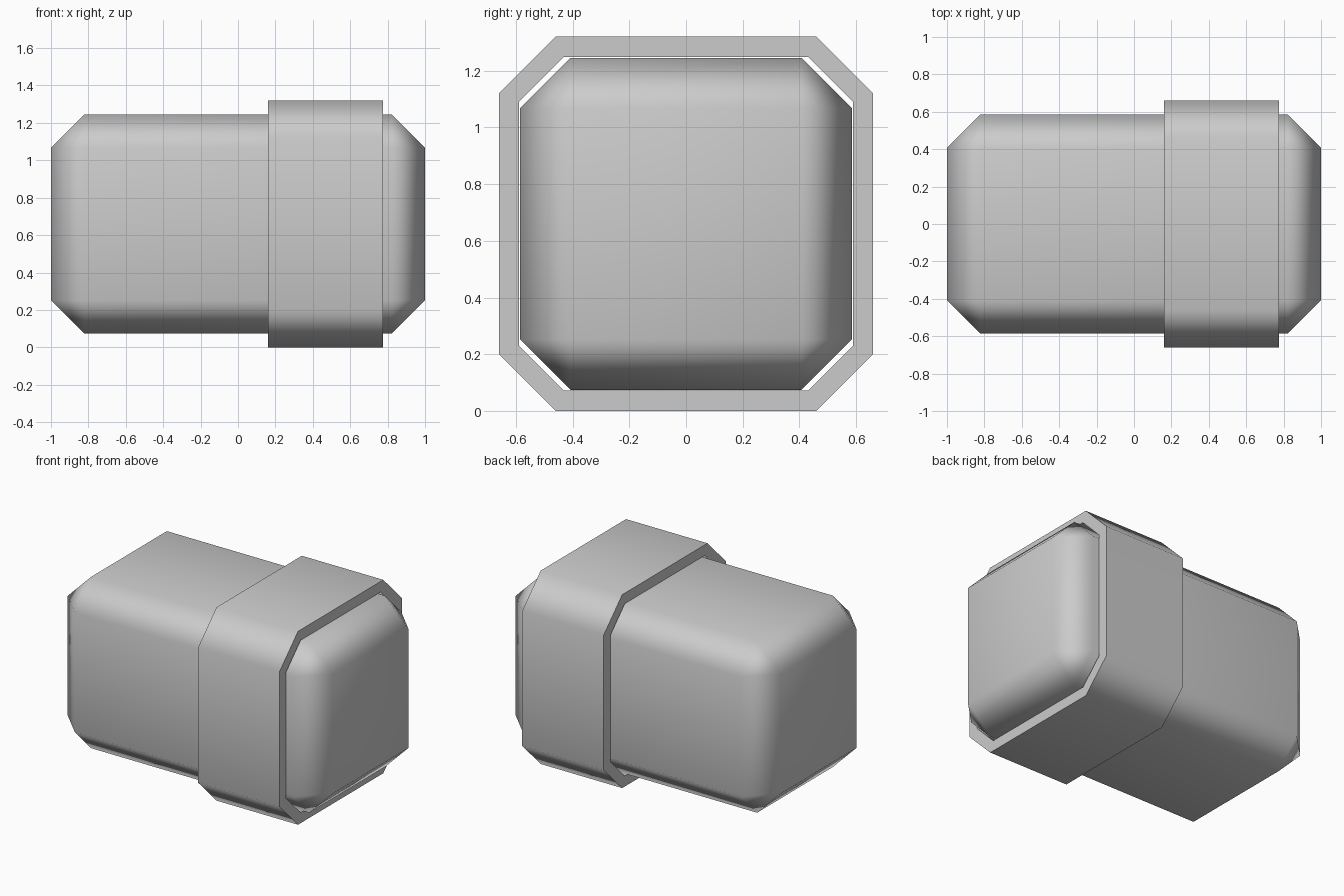
import bpy, bmesh
from math import radians

if "Cube" in bpy.data.objects:
    bpy.data.objects.remove(bpy.data.objects["Cube"])

CZ = 0.66  # height of the long axis


def finish(obj):
    # smooth chamfers with flat-looking main faces
    bpy.ops.object.select_all(action='DESELECT')
    obj.select_set(True)
    bpy.context.view_layer.objects.active = obj
    bpy.ops.object.shade_smooth_by_angle(angle=radians(60))
    mod = obj.modifiers.new("weighted", 'WEIGHTED_NORMAL')
    mod.keep_sharp = True


def new_object(name, bm):
    bmesh.ops.recalc_face_normals(bm, faces=bm.faces)
    mesh = bpy.data.meshes.new(name)
    bm.to_mesh(mesh)
    bm.free()
    obj = bpy.data.objects.new(name, mesh)
    bpy.context.collection.objects.link(obj)
    obj.location.z = CZ
    finish(obj)
    return obj


def octagon(h, c):
    # square of half-size h with corners cut by c
    k = h - c
    return [(h, -k), (h, k), (k, h), (-k, h), (-h, k), (-h, -k), (-k, -h), (k, -h)]


# Body: chamfered box
bm = bmesh.new()
bmesh.ops.create_cube(bm, size=1)
bmesh.ops.scale(bm, vec=(2, 1.17, 1.17), verts=bm.verts)
bmesh.ops.bevel(bm, geom=bm.edges[:], offset=0.177, offset_type='OFFSET',
                segments=1, affect='EDGES', profile=0.5)
# make the chamfer legs exact on every axis
for v in bm.verts:
    for i, half in enumerate((1, 0.585, 0.585)):
        if abs(v.co[i]) < half - 0.01:
            v.co[i] = (half - 0.177) * (1 if v.co[i] > 0 else -1)
new_object("body", bm)

# Band: hollow octagonal ring around the body
bm = bmesh.new()
rings = [[bm.verts.new((x, y, z)) for y, z in octagon(h, c)]
         for x, h, c in ((0.16, 0.66, 0.2), (0.775, 0.66, 0.2),
                         (0.775, 0.588, 0.157), (0.16, 0.588, 0.157))]
for r in range(4):
    a, b = rings[r], rings[(r + 1) % 4]
    for i in range(8):
        j = (i + 1) % 8
        bm.faces.new((a[i], a[j], b[j], b[i]))
new_object("band", bm)
